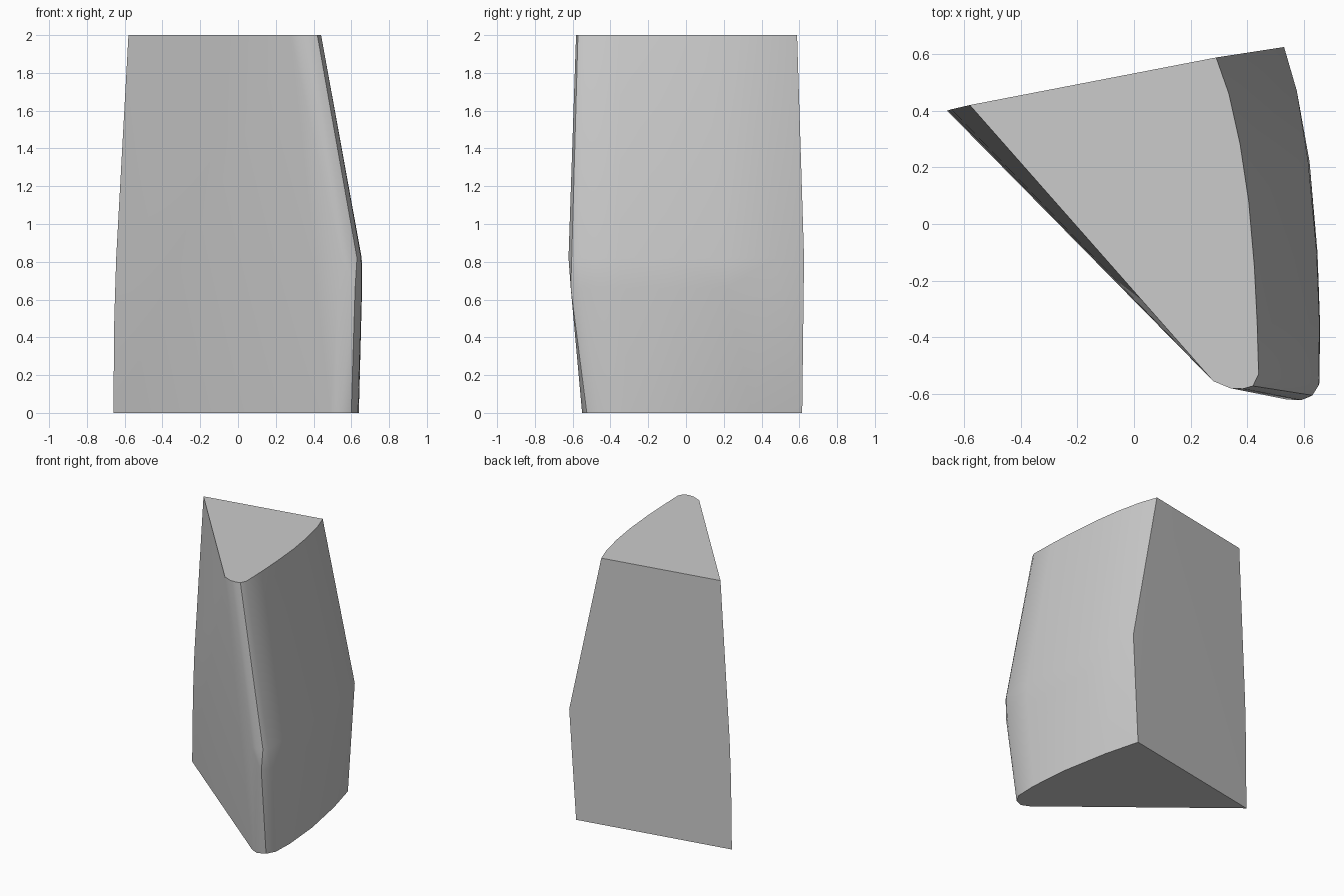
import bpy, bmesh, math

if "Cube" in bpy.data.objects:
    bpy.data.objects.remove(bpy.data.objects["Cube"])

# Cross-sections of the chipped wedge, from the back-left corner round to the front tip
sections = {
    0.0: [(-.66, .40), (.48, .615), (.55, .35), (.615, 0), (.64, -.3),
          (.635, -.46), (.6, -.525), (.54, -.55), (.485, -.525)],
    0.5: [(-.655, .402)],
    0.66: [(.62, .22), (.648, -.1), (.657, -.35), (.655, -.56), (.62, -.61)],
    0.82: [(-.645, .405), (.53, .625), (.575, .47), (.615, .22), (.645, -.1),
           (.655, -.35), (.652, -.57), (.63, -.605), (.59, -.622), (.54, -.62),
           (.45, -.56)],
    2.0: [(-.58, .42), (.29, .588), (.335, .46), (.375, .28), (.405, .08),
          (.425, -.15), (.435, -.35), (.44, -.53), (.42, -.572), (.385, -.582),
          (.34, -.58), (.28, -.555)],
}

# Faceted stone body wrapped around the sections
bm = bmesh.new()
for z, outline in sections.items():
    for x, y in outline:
        bm.verts.new((x, y, z))
hull = bmesh.ops.convex_hull(bm, input=bm.verts)
loose = [v for v in bm.verts if not v.link_faces]
bmesh.ops.delete(bm, geom=loose, context='VERTS')
bmesh.ops.recalc_face_normals(bm, faces=bm.faces)

mesh = bpy.data.meshes.new("stone_wedge")
bm.to_mesh(mesh)
bm.free()
wedge = bpy.data.objects.new("stone_wedge", mesh)
bpy.context.collection.objects.link(wedge)

# Soft rounding along the curved side, crisp main edges
bpy.context.view_layer.objects.active = wedge
wedge.select_set(True)
bpy.ops.object.shade_smooth_by_angle(angle=math.radians(30))
